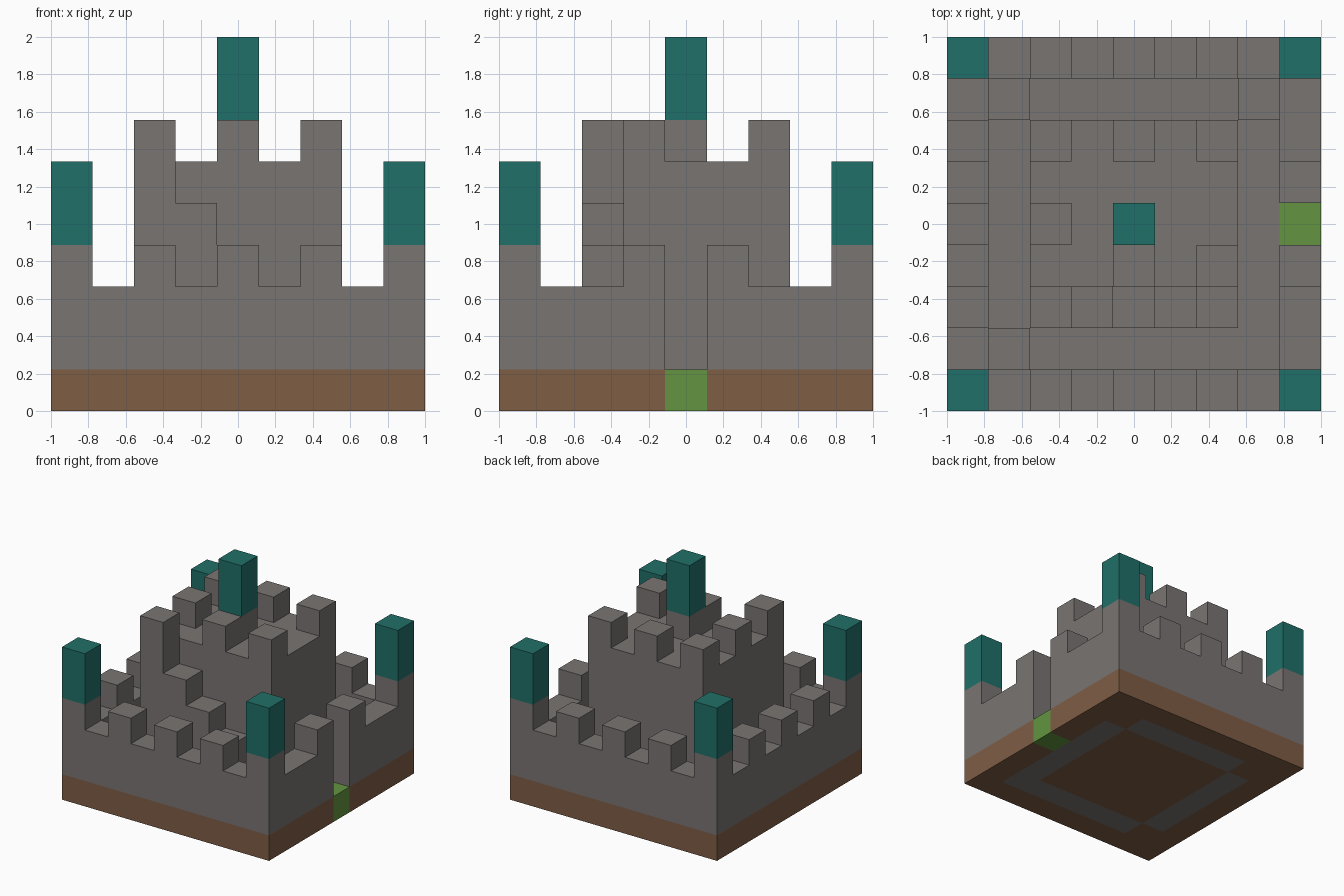
import bpy
import bmesh
from mathutils import Matrix, Vector

if "Cube" in bpy.data.objects:
    bpy.data.objects.remove(bpy.data.objects["Cube"], do_unlink=True)

N = 9            # blocks along each side
S = 2 / N        # size of one block


def material(name, rgb):
    mat = bpy.data.materials.new(name)
    mat.use_nodes = True
    mat.diffuse_color = (*rgb, 1)
    mat.node_tree.nodes["Principled BSDF"].inputs["Base Color"].default_value = (*rgb, 1)
    return mat


stone = material("grey stone", (0.19, 0.176, 0.17))
earth = material("brown earth", (0.21, 0.11, 0.06))
teal = material("teal roof", (0.015, 0.16, 0.14))
grass = material("green grass", (0.125, 0.3, 0.053))


def blocks(name, mat, boxes):
    """One object from boxes given as (low corner, high corner) in blocks."""
    bm = bmesh.new()
    for low, high in boxes:
        low, high = Vector(low), Vector(high)
        size = (high - low) * S
        centre = (low + high) / 2 * S - Vector((1, 1, 0))
        bmesh.ops.create_cube(bm, size=1, matrix=Matrix.Translation(centre) @ Matrix.Diagonal((*size, 1)))
    mesh = bpy.data.meshes.new(name)
    bm.to_mesh(mesh)
    bm.free()
    mesh.materials.append(mat)
    obj = bpy.data.objects.new(name, mesh)
    bpy.context.collection.objects.link(obj)
    return obj


def column(i, j, z0, z1):
    return (i, j, z0), (i + 1, j + 1, z1)


def wall_ring(z0, z1):
    """Four outer walls with an open gate in the +x side."""
    return [((0, 0, z0), (9, 1, z1)), ((0, 8, z0), (9, 9, z1)),
            ((0, 1, z0), (1, 8, z1)),
            ((8, 1, z0), (9, 4, z1)), ((8, 5, z0), (9, 8, z1))]


# Ground: earth under the walls, keep and corner steps
corner_cells = [(1, 1), (1, 7), (7, 7)]
blocks("earth_base", earth,
       wall_ring(0, 1) + [((2, 2, 0), (7, 7, 1))]
       + [column(i, j, 0, 1) for i, j in corner_cells])
blocks("gate_threshold", grass, [column(8, 4, 0, 1)])

# Paved courtyard ring around the keep
blocks("courtyard_floor", stone,
       [((2, 1, 0), (8, 2, 1)), ((2, 7, 0), (7, 8, 1)),
        ((1, 2, 0), (2, 7, 1)), ((7, 2, 0), (8, 7, 1))])
blocks("corner_steps", stone, [column(i, j, 1, 2) for i, j in corner_cells])

# Outer wall with battlements
blocks("outer_wall", stone, wall_ring(1, 3))
merlons = [(i, j) for i in range(0, N, 2) for j in (0, 8)]
merlons += [(0, j) for j in (2, 4, 6)] + [(8, 3), (8, 5)]
blocks("outer_battlements", stone, [column(i, j, 3, 4) for i, j in merlons])

# Teal turret on each corner
for side_y, j in (("front", 0), ("back", 8)):
    for side_x, i in (("right", 0), ("left", 8)):
        blocks(f"{side_y}_{side_x}_turret", teal, [column(i, j, 4, 6)])

# Keep, its battlements and the stair up to its roof
blocks("keep", stone, [((2, 3, 1), (7, 7, 6)), column(2, 2, 1, 6)])
keep_merlons = [(2, 2), (2, 4), (2, 6), (4, 6), (6, 6), (4, 3), (6, 3)]
blocks("keep_battlements", stone, [column(i, j, 6, 7) for i, j in keep_merlons])
blocks("keep_stair", stone, [column(i, 2, 1, 8 - i) for i in range(3, 7)])

# Central spire
blocks("spire_foot", stone, [column(4, 4, 6, 7)])
blocks("spire", teal, [column(4, 4, 7, 9)])
